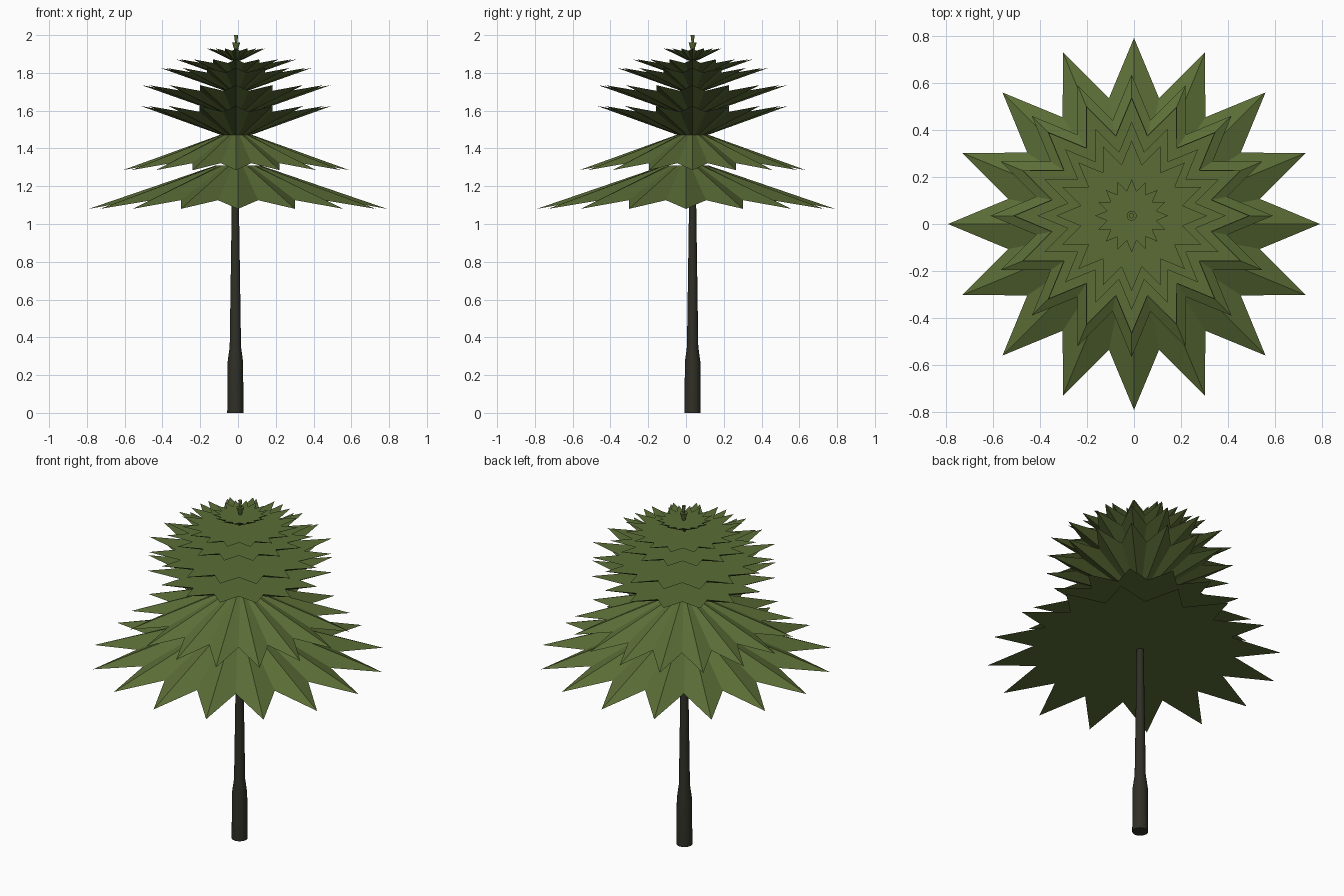
import bpy, bmesh, math

if "Cube" in bpy.data.objects:
    bpy.data.objects.remove(bpy.data.objects["Cube"])

CX, CY = -0.01, 0.035   # trunk axis


def material(name, rgb):
    m = bpy.data.materials.new(name)
    m.diffuse_color = (*rgb, 1)
    m.use_nodes = True
    m.node_tree.nodes["Principled BSDF"].inputs["Base Color"].default_value = m.diffuse_color
    return m


GREEN = material("needle green", (0.105, 0.152, 0.037))
BARK = material("dark bark", (0.029, 0.029, 0.02))


def loft(name, rings, mat):
    """Skin a list of equal-length rings of points and cap both ends."""
    bm = bmesh.new()
    vs = [[bm.verts.new(p) for p in ring] for ring in rings]
    n = len(vs[0])
    for a, b in zip(vs, vs[1:]):
        for i in range(n):
            j = (i + 1) % n
            bm.faces.new((a[i], a[j], b[j], b[i]))
    bm.faces.new(vs[0])
    bm.faces.new(vs[-1])
    bmesh.ops.recalc_face_normals(bm, faces=bm.faces)
    me = bpy.data.meshes.new(name)
    bm.to_mesh(me)
    bm.free()
    me.materials.append(mat)
    ob = bpy.data.objects.new(name, me)
    bpy.context.collection.objects.link(ob)
    return ob


def ring(cx, cy, z, r, n, valley_r=None, valley_z=None):
    """Circle, or a star when valley values are given."""
    pts = []
    for i in range(n):
        a = 2 * math.pi * i / n
        odd = i % 2 and valley_r is not None
        rr, zz = (valley_r, valley_z) if odd else (r, z)
        pts.append((cx + rr * math.cos(a), cy + rr * math.sin(a), zz))
    return pts


def branch_tier(name, cx, cy, r, tip_z, hub_z):
    """16-pointed star skirt between a small hub and the branch tips."""
    valley_z = tip_z + 0.2 * (hub_z - tip_z)
    loft(name, [ring(cx, cy, hub_z, 0.15 * r, 32),
                ring(cx, cy, tip_z, r, 32, 0.69 * r, valley_z)], GREEN)


# trunk: thick foot, then a long taper
profile = [(0, 0.043), (0.27, 0.041), (0.35, 0.03), (1.1, 0.019), (1.92, 0.005)]
trunk = loft("trunk", [ring(-0.014, CY, z, r, 24) for z, r in profile], BARK)
for f in trunk.data.polygons:
    f.use_smooth = len(f.vertices) == 4

# two drooping tiers, then five tiers that sweep upward
tiers = [
    (0, 0, 0.79, 1.08, 1.31),
    (CX, CY, 0.60, 1.285, 1.47),
    (CX, CY, 0.505, 1.625, 1.47),
    (CX, CY, 0.50, 1.735, 1.585),
    (CX, CY, 0.40, 1.826, 1.705),
    (CX, CY, 0.32, 1.872, 1.775),
    (CX, CY, 0.155, 1.93, 1.865),
]
for k, t in enumerate(tiers):
    branch_tier(f"branch_tier_{k + 1}", *t)

# small upturned buds at the tip
loft("lower_bud", [ring(CX, CY, 1.91, 0.006, 16), ring(CX, CY, 1.96, 0.021, 16)], GREEN)
loft("top_bud", [ring(CX, CY, 1.955, 0.005, 16), ring(CX, CY, 2.0, 0.011, 16)], GREEN)
